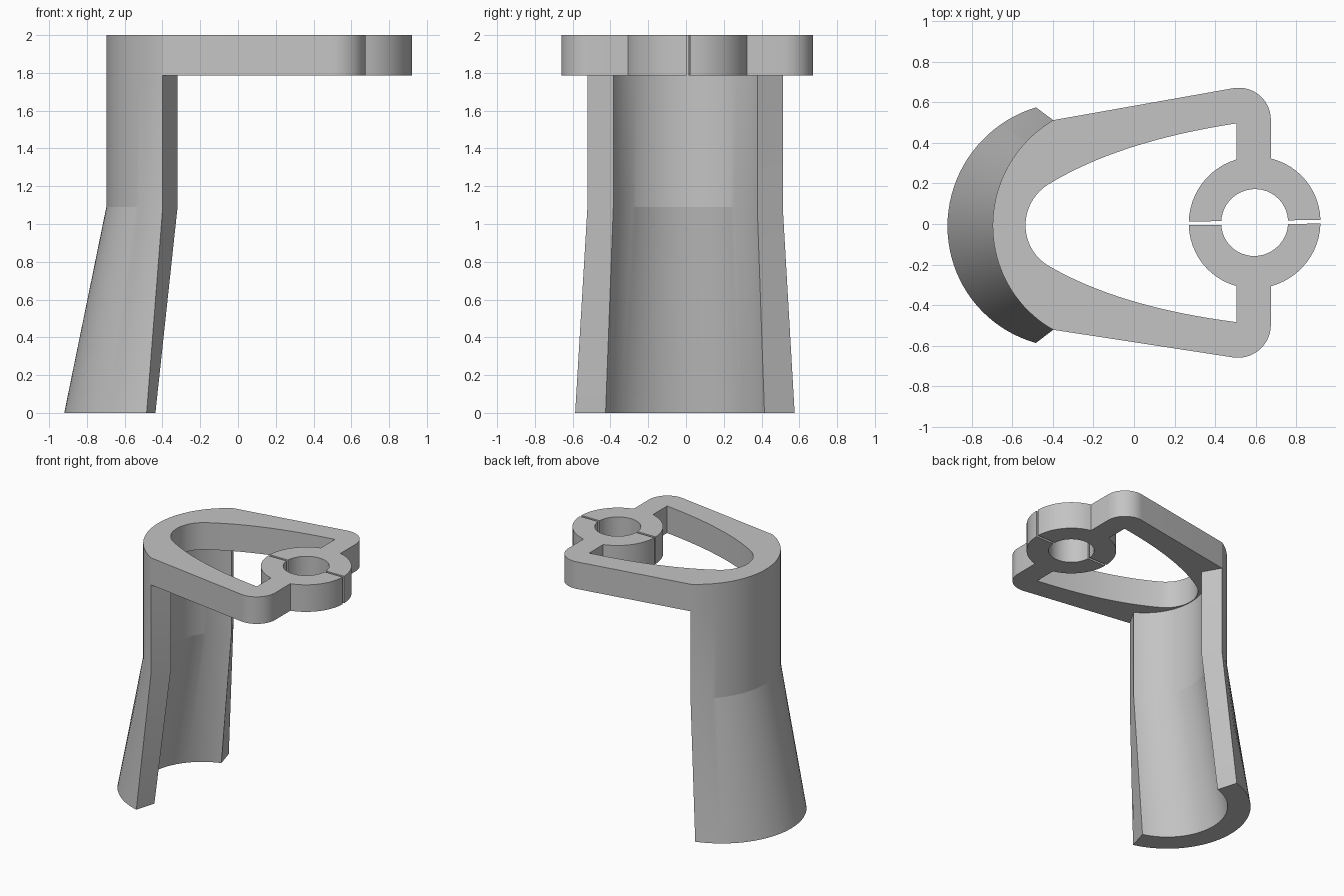
import bpy, bmesh
from math import radians, degrees, asin, atan2, cos, sin, pi

cube = bpy.data.objects.get("Cube")
if cube:
    bpy.data.objects.remove(cube, do_unlink=True)

grey = bpy.data.materials.new("plain grey")
grey.use_nodes = True
GREY = (0.55, 0.55, 0.55, 1)
grey.diffuse_color = GREY
grey.node_tree.nodes["Principled BSDF"].inputs["Base Color"].default_value = GREY

PLATE_Z = 1.785
BEND_Z = 1.09
LEG_X, LEG_R, LEG_INNER_R = -0.10, 0.597, 0.44


def arc(cx, cy, r, a, b, n):
    """Points along an arc, angles in degrees."""
    steps = [radians(a + (b - a) * i / n) for i in range(n + 1)]
    return [(cx + r * cos(t), cy + r * sin(t)) for t in steps]


def bezier(a, c, b, n):
    """Quadratic curve without its first point."""
    pts = []
    for i in range(1, n + 1):
        t = i / n
        pts.append(tuple((1 - t) ** 2 * p + 2 * t * (1 - t) * q + t * t * s
                         for p, q, s in zip(a, c, b)))
    return pts


def mirror(pts):
    return [(x, -y) for x, y in reversed(pts)]


def loft(name, sections):
    """Solid through stacked outlines, given as (z, points) pairs."""
    bm = bmesh.new()
    # the whole part leans very slightly sideways along its length
    rings = [[bm.verts.new((x, y + 0.012 * x, z)) for x, y in pts]
             for z, pts in sections]
    for low, high in zip(rings, rings[1:]):
        for i in range(len(low)):
            j = (i + 1) % len(low)
            bm.faces.new((low[i], low[j], high[j], high[i]))
    caps = [bm.faces.new(rings[0]), bm.faces.new(rings[-1])]
    bmesh.ops.recalc_face_normals(bm, faces=bm.faces)
    bmesh.ops.triangulate(bm, faces=caps)
    bmesh.ops.recalc_face_normals(bm, faces=bm.faces)
    mesh = bpy.data.meshes.new(name)
    bm.to_mesh(mesh)
    bm.free()
    mesh.materials.append(grey)
    obj = bpy.data.objects.new(name, mesh)
    bpy.context.collection.objects.link(obj)
    bpy.ops.object.select_all(action="DESELECT")
    obj.select_set(True)
    bpy.context.view_layer.objects.active = obj
    bpy.ops.object.shade_smooth_by_angle(angle=radians(9.5))
    return obj


# Curved leg: an open shell section that flares out below the bend
def shell(cx, outer, inner, half_angle):
    return (arc(cx, 0, outer, 180 - half_angle, 180 + half_angle, 40)
            + arc(cx, 0, inner, 180 + half_angle, 180 - half_angle, 40))


upper = shell(LEG_X, LEG_R, LEG_INNER_R, 60)
loft("curved_leg", [(0, shell(-0.315, 0.605, 0.438, 73.8)),
                    (BEND_Z, upper), (PLATE_Z, upper)])

# Top frame with split clamp ring: one half outline, mirrored
RING_X, RING_R, HOLE_R, HALF_SLIT = 0.595, 0.325, 0.165, 0.009
STRUT_IN, STRUT_OUT = 0.505, 0.675


def slit_angle(r):
    return degrees(asin(HALF_SLIT / r))


def strut_angle(x):
    dx = x - RING_X
    return degrees(atan2((RING_R ** 2 - dx ** 2) ** 0.5, dx))


outer = (arc(RING_X, 0, RING_R, slit_angle(RING_R), strut_angle(STRUT_OUT), 12)
         + arc(0.515, 0.506, 0.16, 0, 100, 14)
         + arc(LEG_X, 0, LEG_R, 120, 180, 20))
nose = arc(-0.30, 0, 0.235, 180, 122, 12)
inner = (nose + bezier(nose[-1], (-0.075, 0.409), (STRUT_IN, 0.49), 16)
         + arc(RING_X, 0, RING_R, strut_angle(STRUT_IN), 180 - slit_angle(RING_R), 12)
         + arc(RING_X, 0, HOLE_R, 180 - slit_angle(HOLE_R), slit_angle(HOLE_R), 24))
outline = outer + mirror(outer[:-1]) + mirror(inner) + inner[1:]
loft("clamp_frame", [(PLATE_Z, outline), (2.0, outline)])
